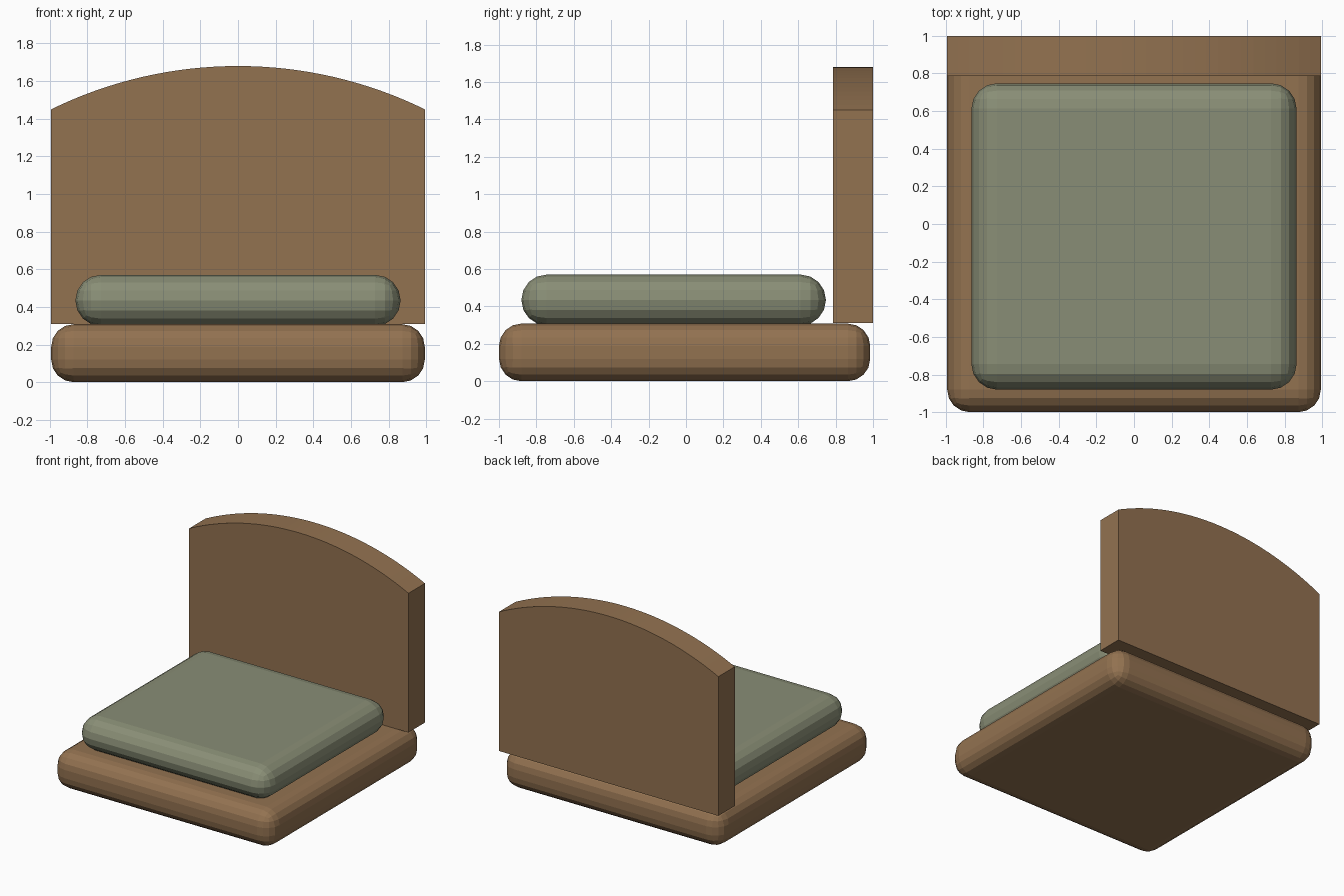
import bpy
import bmesh
import math

old = bpy.data.objects.get("Cube")
if old:
    bpy.data.objects.remove(old, do_unlink=True)


def make_material(name, color):
    mat = bpy.data.materials.new(name)
    mat.use_nodes = True
    mat.diffuse_color = (*color, 1)
    mat.node_tree.nodes["Principled BSDF"].inputs["Base Color"].default_value = (*color, 1)
    return mat


def finish(bm, name, mat):
    bmesh.ops.recalc_face_normals(bm, faces=bm.faces)
    mesh = bpy.data.meshes.new(name)
    bm.to_mesh(mesh)
    bm.free()
    mesh.materials.append(mat)
    obj = bpy.data.objects.new(name, mesh)
    bpy.context.collection.objects.link(obj)
    return obj


def rounded_slab(name, half_x, y0, y1, z0, z1, radius, mat):
    """Box with every edge rounded in flat facets."""
    bm = bmesh.new()
    bmesh.ops.create_cube(bm, size=1)
    for v in bm.verts:
        v.co.x *= 2 * half_x
        v.co.y = y0 if v.co.y < 0 else y1
        v.co.z = z0 if v.co.z < 0 else z1
    obj = finish(bm, name, mat)
    bevel = obj.modifiers.new("Rounded edges", "BEVEL")
    bevel.width = radius
    bevel.segments = 4
    bevel.limit_method = "NONE"
    return obj


def arched_panel(name, half_x, y0, y1, z0, z_side, z_top, steps, mat):
    """Upright board whose top edge is a circular arc."""
    rise = z_top - z_side
    radius = (half_x ** 2 + rise ** 2) / (2 * rise)
    angle = math.asin(half_x / radius)
    bm = bmesh.new()
    outline = [(-half_x, z0), (half_x, z0)]
    for i in range(steps + 1):
        a = angle * (1 - 2 * i / steps)
        outline.append((radius * math.sin(a), z_top - radius * (1 - math.cos(a))))
    face = bm.faces.new([bm.verts.new((x, y0, z)) for x, z in outline])
    back = bmesh.ops.extrude_face_region(bm, geom=[face])["geom"]
    for v in back:
        if isinstance(v, bmesh.types.BMVert):
            v.co.y = y1
    return finish(bm, name, mat)


wood = make_material("warm brown wood", (0.29, 0.168, 0.081))
fabric = make_material("sage green fabric", (0.25, 0.27, 0.18))

# Seat base, cushion and backrest
rounded_slab("seat_base", 0.993, -1.0, 0.985, 0.0, 0.308, 0.12, wood)
rounded_slab("seat_cushion", 0.864, -0.88, 0.748, 0.298, 0.57, 0.135, fabric)
arched_panel("backrest", 0.993, 0.787, 1.0, 0.31, 1.45, 1.68, 32, wood)
